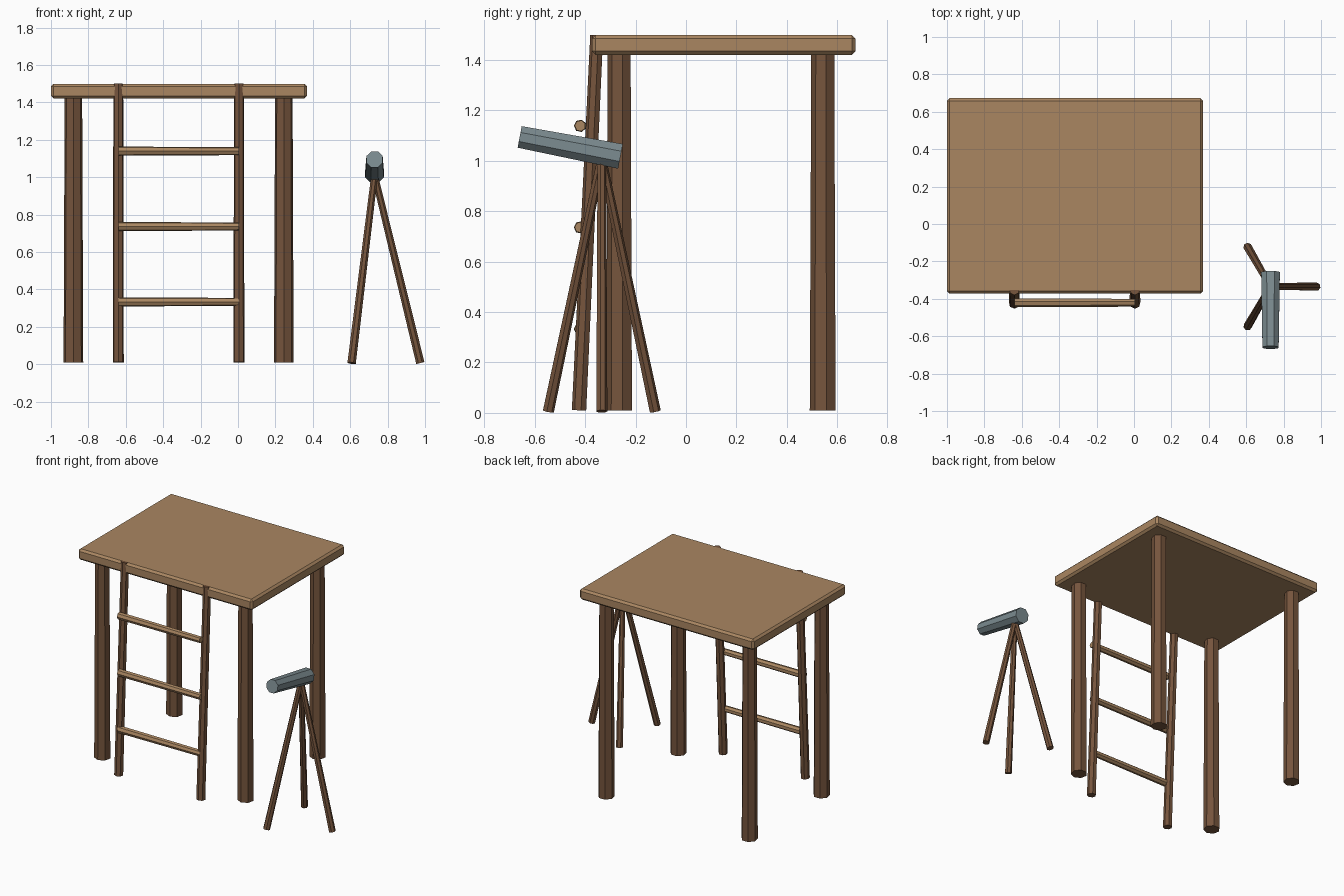
import bpy
import math
from mathutils import Vector

cube = bpy.data.objects.get("Cube")
if cube:
    bpy.data.objects.remove(cube, do_unlink=True)


def material(name, rgb):
    m = bpy.data.materials.new(name)
    m.use_nodes = True
    color = (*rgb, 1.0)
    m.diffuse_color = color
    node = next(n for n in m.node_tree.nodes if n.type == 'BSDF_PRINCIPLED')
    node.inputs["Base Color"].default_value = color
    return m


light_wood = material("light wood", (0.40, 0.24, 0.12))
dark_wood = material("dark wood", (0.18, 0.09, 0.046))
metal = material("grey metal", (0.20, 0.26, 0.28))


def pole(name, start, end, r1, r2, mat, sides=7, turn=0.0):
    """Tapered faceted pole from start to end."""
    a, b = Vector(start), Vector(end)
    axis = b - a
    bpy.ops.mesh.primitive_cone_add(vertices=sides, radius1=r1, radius2=r2,
                                    depth=axis.length, location=(a + b) / 2)
    ob = bpy.context.object
    ob.name = name
    spin = Vector((0, 0, 1)).rotation_difference(axis).to_matrix()
    ob.rotation_euler = spin.to_euler()
    ob.rotation_euler.rotate_axis('Z', turn)
    ob.data.materials.append(mat)
    return ob


# Platform top with a small chamfer
bpy.ops.mesh.primitive_cube_add(size=1, location=(-0.315, 0.15, 1.46))
top = bpy.context.object
top.name = "platform_top"
top.scale = (1.37, 1.045, 0.078)
bpy.ops.object.transform_apply(location=False, rotation=False, scale=True)
top.data.materials.append(light_wood)
bevel = top.modifiers.new("chamfer", 'BEVEL')
bevel.width = 0.014
bevel.segments = 1

# Four platform legs
for side, x in (("right", -0.88), ("left", 0.245)):
    for end, y in (("front", -0.263), ("back", 0.545)):
        pole(f"{end}_{side}_leg", (x, y, 0.01), (x, y, 1.43),
             0.054, 0.048, dark_wood, turn=math.pi)

# Leaning ladder rails and rungs
for side, x in (("right", -0.64), ("left", 0.005)):
    pole(f"ladder_{side}_rail", (x, -0.423, 0.01), (x, -0.353, 1.499),
         0.03, 0.027, dark_wood, turn=math.pi)
for i in range(3):
    z = 0.333 + 0.403 * i
    pole(f"ladder_rung_{i + 1}", (-0.64, -0.42, z), (0.005, -0.42, z),
         0.025, 0.022, light_wood, turn=math.pi)

# Tripod legs spread evenly around the mount
hub = Vector((0.73, -0.335, 1.01))
for i in range(3):
    a = i * math.tau / 3
    foot = (hub.x + 0.245 * math.cos(a), hub.y + 0.245 * math.sin(a), 0.006)
    pole(f"tripod_leg_{i + 1}", foot, hub, 0.023, 0.018, dark_wood)

# Spyglass tube, tilted up toward the front
pole("spyglass_tube", (0.73, -0.26, 1.018), (0.73, -0.66, 1.095),
     0.054, 0.047, metal, sides=8, turn=math.pi / 8)
